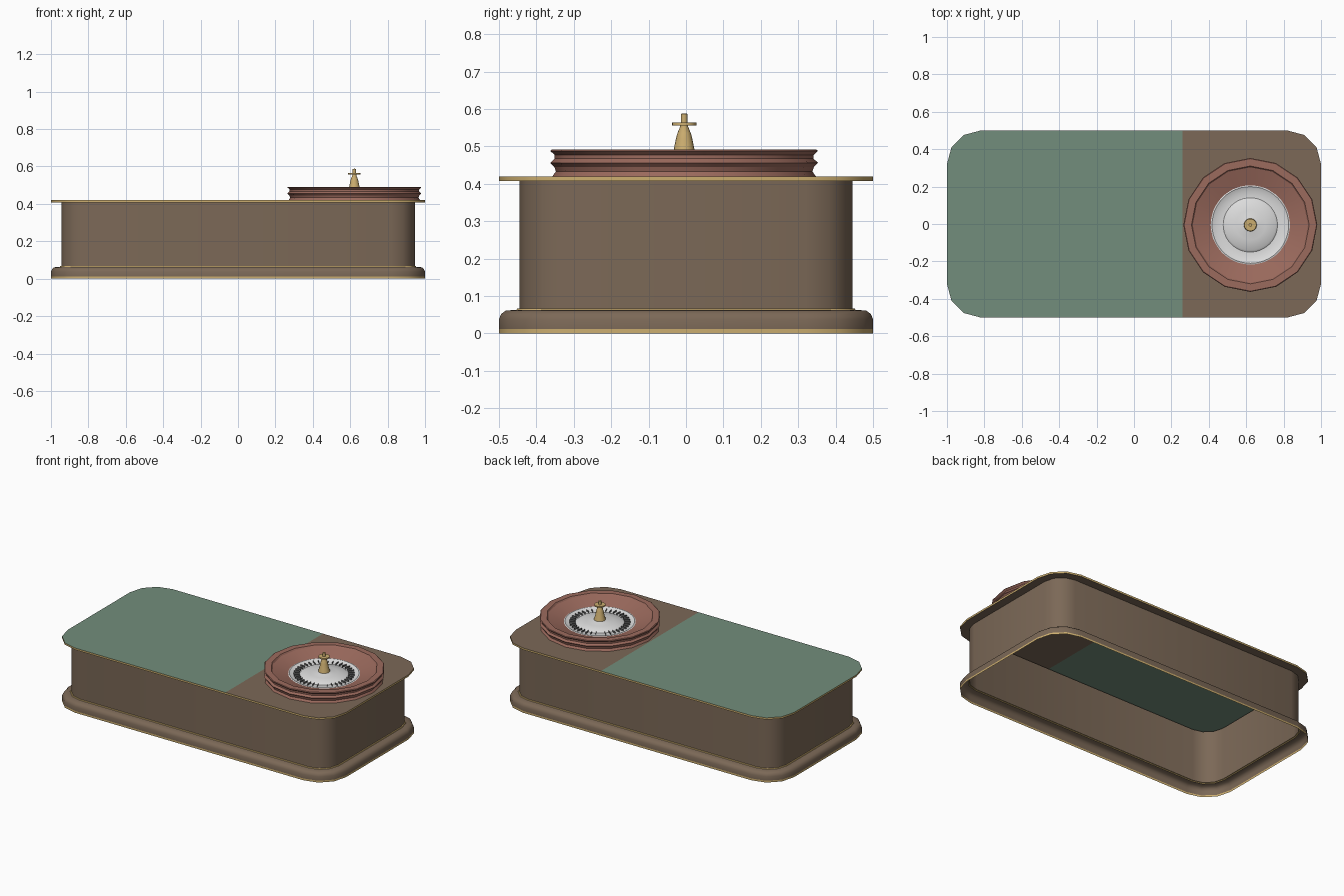
import bpy, bmesh, math
from mathutils import Vector

cube = bpy.data.objects.get("Cube")
if cube:
    bpy.data.objects.remove(cube, do_unlink=True)


def material(name, rgb):
    m = bpy.data.materials.new(name)
    m.use_nodes = True
    m.diffuse_color = (*rgb, 1)
    m.node_tree.nodes["Principled BSDF"].inputs["Base Color"].default_value = (*rgb, 1)
    return m


BROWN = material("brown wood", (0.20, 0.14, 0.095))
GREEN = material("green felt", (0.17, 0.27, 0.20))
GOLD = material("gold trim", (0.60, 0.42, 0.16))
RED = material("red wood", (0.33, 0.145, 0.11))
WHITE = material("pale metal", (0.72, 0.72, 0.72))
GREY = material("dark grey", (0.09, 0.09, 0.09))

WHEEL = Vector((0.622, -0.005, 0))


def finish(name, bm, mats, angle=35):
    mesh = bpy.data.meshes.new(name)
    bm.to_mesh(mesh)
    bm.free()
    for m in mats:
        mesh.materials.append(m)
    ob = bpy.data.objects.new(name, mesh)
    bpy.context.collection.objects.link(ob)
    bpy.ops.object.select_all(action="DESELECT")
    ob.select_set(True)
    bpy.context.view_layer.objects.active = ob
    bpy.ops.object.shade_smooth_by_angle(angle=math.radians(angle))
    return ob


def skin(bm, rings):
    """Bridge successive closed rings of points with quads."""
    loops = [[bm.verts.new(p) for p in ring] for ring in rings]
    for a, b in zip(loops, loops[1:]):
        for i in range(len(a)):
            j = (i + 1) % len(a)
            bm.faces.new((a[i], a[j], b[j], b[i]))
    return loops


def outline(inset, z, radius=0.18, steps=3):
    """Rounded rectangle of the table, moved inwards by inset."""
    points = []
    for k, (sx, sy) in enumerate(((1, 1), (-1, 1), (-1, -1), (1, -1))):
        for s in range(steps + 1):
            a = math.pi / 2 * (k + s / steps)
            r = radius - inset
            points.append((sx * (1 - radius) + r * math.cos(a),
                           sy * (0.5 - radius) + r * math.sin(a), z))
    return points


def table_part(name, profile, mat):
    bm = bmesh.new()
    skin(bm, [outline(*p) for p in profile])
    return finish(name, bm, [mat], 50)


def lathe(name, profile, sides, mat, angle=35):
    bm = bmesh.new()
    rings = []
    for r, z in profile:
        rings.append([WHEEL + Vector((r * math.cos(t), r * math.sin(t), z))
                      for t in (2 * math.pi * i / sides for i in range(sides))])
    loops = skin(bm, rings)
    if profile[-1][0] < 0.02:
        bm.faces.new(loops[-1])
    return finish(name, bm, [mat], angle)


# Hollow table body and moulded base
table_part("base_trim", [(0, 0), (0, 0.012)], GOLD)
table_part("base_moulding", [(0, 0.012), (0, 0.038), (0.006, 0.052),
                             (0.018, 0.061), (0.047, 0.063)], BROWN)
table_part("joint_trim", [(0.047, 0.063), (0.049, 0.067), (0.055, 0.067)], GOLD)
table_part("body_wall", [(0.055, 0.067), (0.055, 0.408)], BROWN)
table_part("top_underside", [(0.055, 0.408), (0, 0.408)], BROWN)
table_part("top_trim", [(0, 0.408), (0, 0.42)], GOLD)

# Table top, cut into felt and wood
bm = bmesh.new()
bm.faces.new([bm.verts.new(p) for p in outline(0, 0.42)])
bmesh.ops.bisect_plane(bm, geom=bm.verts[:] + bm.edges[:] + bm.faces[:],
                       plane_co=(0.26, 0, 0), plane_no=(1, 0, 0))
for f in bm.faces:
    f.material_index = 0 if f.calc_center_median().x < 0.26 else 1
finish("table_top", bm, [GREEN, BROWN])

# Wheel: grooved faceted bowl, dish and spindle
lathe("wheel_bowl", [(0.352, 0.42), (0.343, 0.433), (0.347, 0.445), (0.358, 0.456),
                     (0.346, 0.467), (0.346, 0.477), (0.358, 0.488), (0.354, 0.491),
                     (0.315, 0.491), (0.308, 0.482), (0.205, 0.45)], 16, RED, 25)
lathe("wheel_dish", [(0.212, 0.453), (0.205, 0.455), (0.18, 0.444), (0.145, 0.444),
                     (0.135, 0.452), (0.08, 0.458), (0.03, 0.468)], 48, WHITE)
lathe("spindle", [(0.036, 0.46), (0.034, 0.472), (0.028, 0.49), (0.022, 0.52),
                  (0.018, 0.535), (0.011, 0.552), (0.011, 0.56)], 16, GOLD)
lathe("spindle_disc", [(0.008, 0.556), (0.033, 0.556), (0.033, 0.564),
                       (0.009, 0.564), (0.009, 0.587), (0.002, 0.588)], 16, GOLD)

# Thin upright dividers between the pockets
bm = bmesh.new()
for i in range(37):
    t = 2 * math.pi * i / 37
    d = Vector((math.cos(t), math.sin(t), 0))
    bm.faces.new([bm.verts.new(WHEEL + d * r + Vector((0, 0, z)))
                  for r, z in ((0.145, 0.444), (0.18, 0.444), (0.18, 0.456), (0.145, 0.456))])
finish("pocket_dividers", bm, [GREY])
